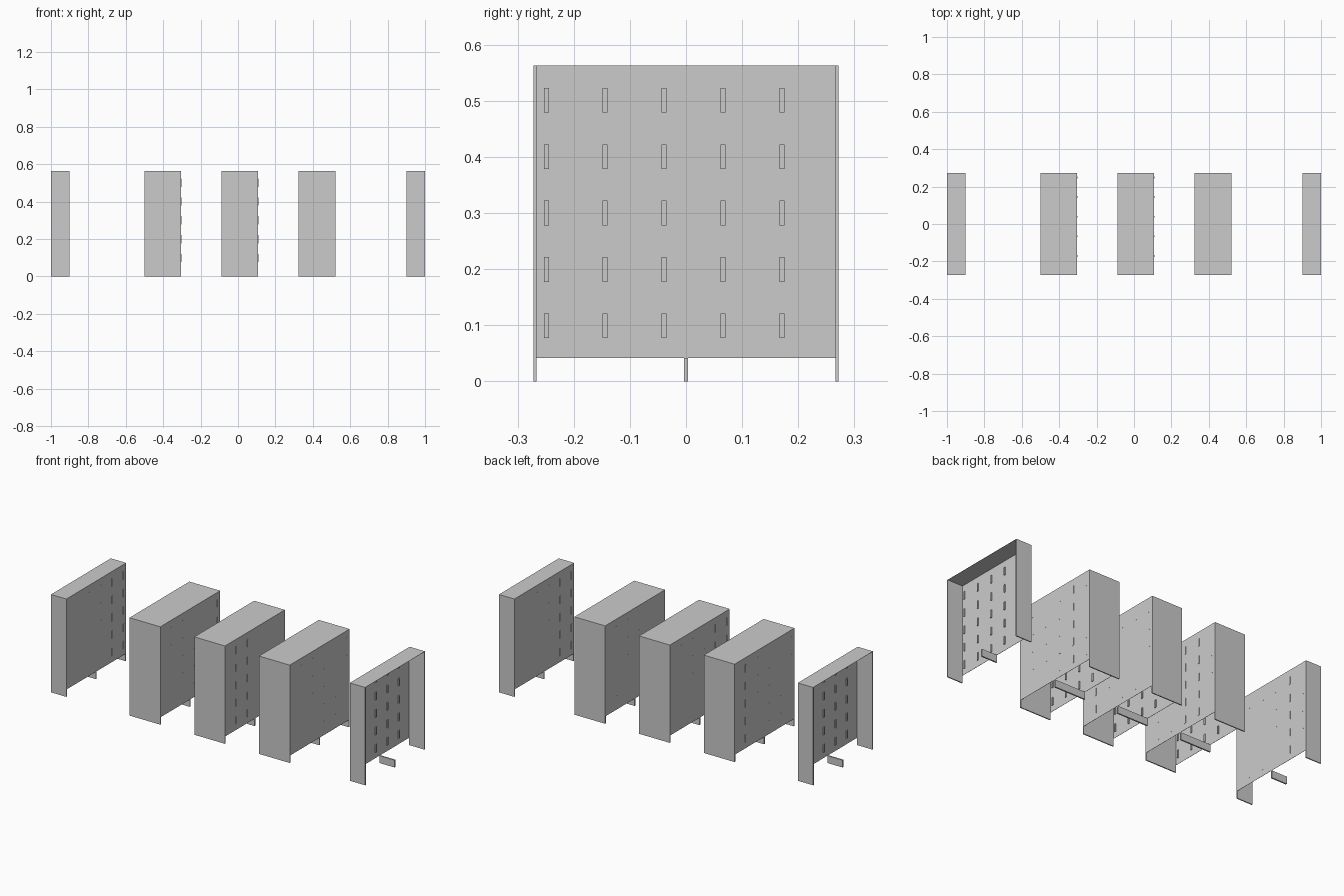
import bpy, bmesh
from mathutils import Vector, Matrix

if "Cube" in bpy.data.objects:
    bpy.data.objects.remove(bpy.data.objects["Cube"])

H, HALF_Y, DEPTH = 0.563, 0.272, 0.098   # height, half length, half-unit depth
LIFT, SIDE_T, SHEET = 0.042, 0.006, 0.001
SLOT_Y = [-0.249 + 0.105 * i for i in range(5)]
SLOT_Z = [0.099 + 0.1005 * i for i in range(5)]


def boxes(name, specs, matrix):
    """One object from (min corner, max corner) boxes in half-unit space."""
    bm = bmesh.new()
    for lo, hi in specs:
        lo, hi = Vector(lo), Vector(hi)
        m = Matrix.Translation((lo + hi) / 2) @ Matrix.Diagonal((*(hi - lo), 1))
        bmesh.ops.create_cube(bm, size=1, matrix=m)
    me = bpy.data.meshes.new(name)
    bm.to_mesh(me)
    bm.free()
    ob = bpy.data.objects.new(name, me)
    ob.matrix_world = matrix
    bpy.context.collection.objects.link(ob)


def half_unit(tag, x, turned):
    """Half rack with its panel at x, opening toward +x (or -x if turned)."""
    m = Matrix.Translation((x, 0, 0))
    if turned:
        m = m @ Matrix.Rotation(3.14159265, 4, 'Z')
    inner = HALF_Y - SIDE_T
    # upright back sheet, raised off the floor
    boxes(tag + "_back_panel", [((0, -inner, LIFT), (SHEET, inner, H - SHEET))], m)
    # side panels reaching the floor
    boxes(tag + "_side_panels", [((0, -HALF_Y, 0), (DEPTH, -inner, H)),
                                 ((0, inner, 0), (DEPTH, HALF_Y, H))], m)
    # top sheet
    boxes(tag + "_top_panel", [((0, -inner, H - SHEET), (DEPTH, inner, H))], m)
    # centre foot
    boxes(tag + "_centre_foot", [((0, -0.004, 0), (DEPTH, 0.004, LIFT))], m)
    # grid of small upright blocks set into the back sheet
    boxes(tag + "_blocks", [((-0.0008, y - 0.0045, z - 0.022), (0.006, y + 0.0045, z + 0.022))
                            for y in SLOT_Y for z in SLOT_Z], m)


# end units, open outward
half_unit("left_end", -1 + DEPTH, True)
half_unit("right_end", 1 - DEPTH, False)

# middle units: two halves back to back
for i, cx in enumerate((-0.402, 0.010, 0.422)):
    half_unit(f"middle_{i + 1}_left", cx - DEPTH, False)
    half_unit(f"middle_{i + 1}_right", cx + DEPTH, True)
